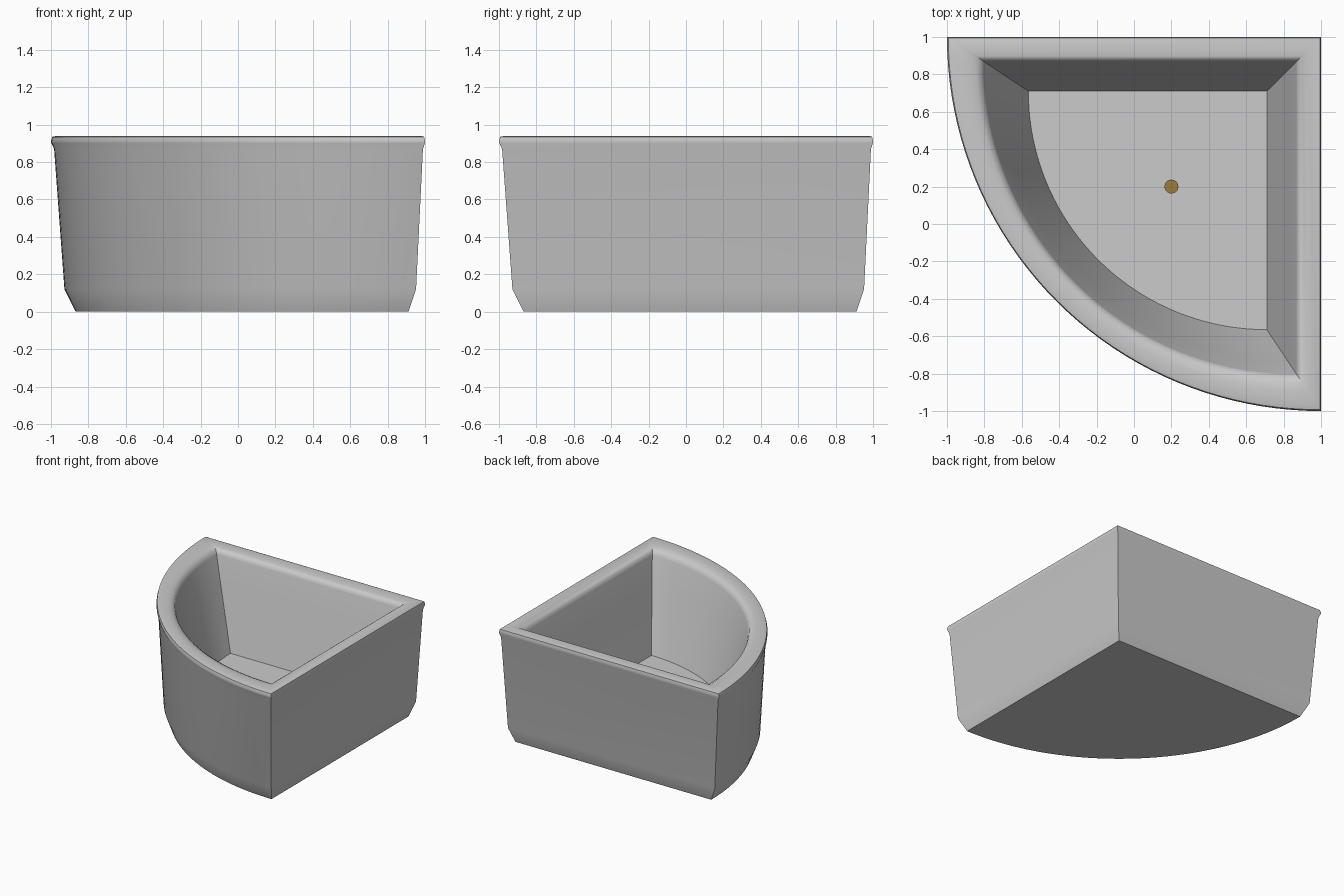
import bpy, bmesh, math

if "Cube" in bpy.data.objects:
    bpy.data.objects.remove(bpy.data.objects["Cube"])

PIVOT = 0.2      # drain point: every ring shrinks toward it
ARC = 40


def quarter_ring(bm, s, z):
    """Quarter-disc outline with its square corner at (1, 1), scaled about the drain."""
    pts = [(1.0, 1.0)]
    for i in range(ARC + 1):
        a = math.pi + math.pi / 2 * i / ARC
        pts.append((1 + 2 * math.cos(a), 1 + 2 * math.sin(a)))
    return [bm.verts.new((PIVOT + (x - PIVOT) * s, PIVOT + (y - PIVOT) * s, z))
            for x, y in pts]


def loft(name, profile):
    bm = bmesh.new()
    rings = [quarter_ring(bm, s, z) for s, z in profile]
    for lo, hi in zip(rings, rings[1:]):
        n = len(lo)
        for i in range(n):
            j = (i + 1) % n
            bm.faces.new((lo[i], lo[j], hi[j], hi[i]))
    bm.faces.new(rings[0])
    bm.faces.new(rings[-1])
    bmesh.ops.recalc_face_normals(bm, faces=bm.faces)
    me = bpy.data.meshes.new(name)
    bm.to_mesh(me)
    bm.free()
    ob = bpy.data.objects.new(name, me)
    bpy.context.collection.objects.link(ob)
    return ob


def smooth(ob, angle):
    bpy.ops.object.select_all(action='DESELECT')
    ob.select_set(True)
    bpy.context.view_layer.objects.active = ob
    bpy.ops.object.shade_smooth_by_angle(angle=math.radians(angle))


# Tub shell: tapered outside, rolled rim, sloping inside, floor
tub = loft("corner_tub", [
    (0.89, 0.0), (0.94, 0.12), (0.986, 0.87), (0.998, 0.90), (1.0, 0.915),
    (0.994, 0.935), (0.975, 0.94), (0.91, 0.94), (0.872, 0.935),
    (0.845, 0.918), (0.835, 0.89), (0.78, 0.69), (0.6375, 0.2)])
smooth(tub, 40)

# Drain plug
bpy.ops.mesh.primitive_cylinder_add(vertices=32, radius=0.037, depth=0.02,
                                    location=(PIVOT, PIVOT, 0.205))
drain = bpy.context.object
drain.name = "drain"
smooth(drain, 40)
brass = bpy.data.materials.new("brass")
brass.diffuse_color = (0.33, 0.2, 0.05, 1)
brass.use_nodes = True
brass.node_tree.nodes["Principled BSDF"].inputs["Base Color"].default_value = brass.diffuse_color
drain.data.materials.append(brass)
